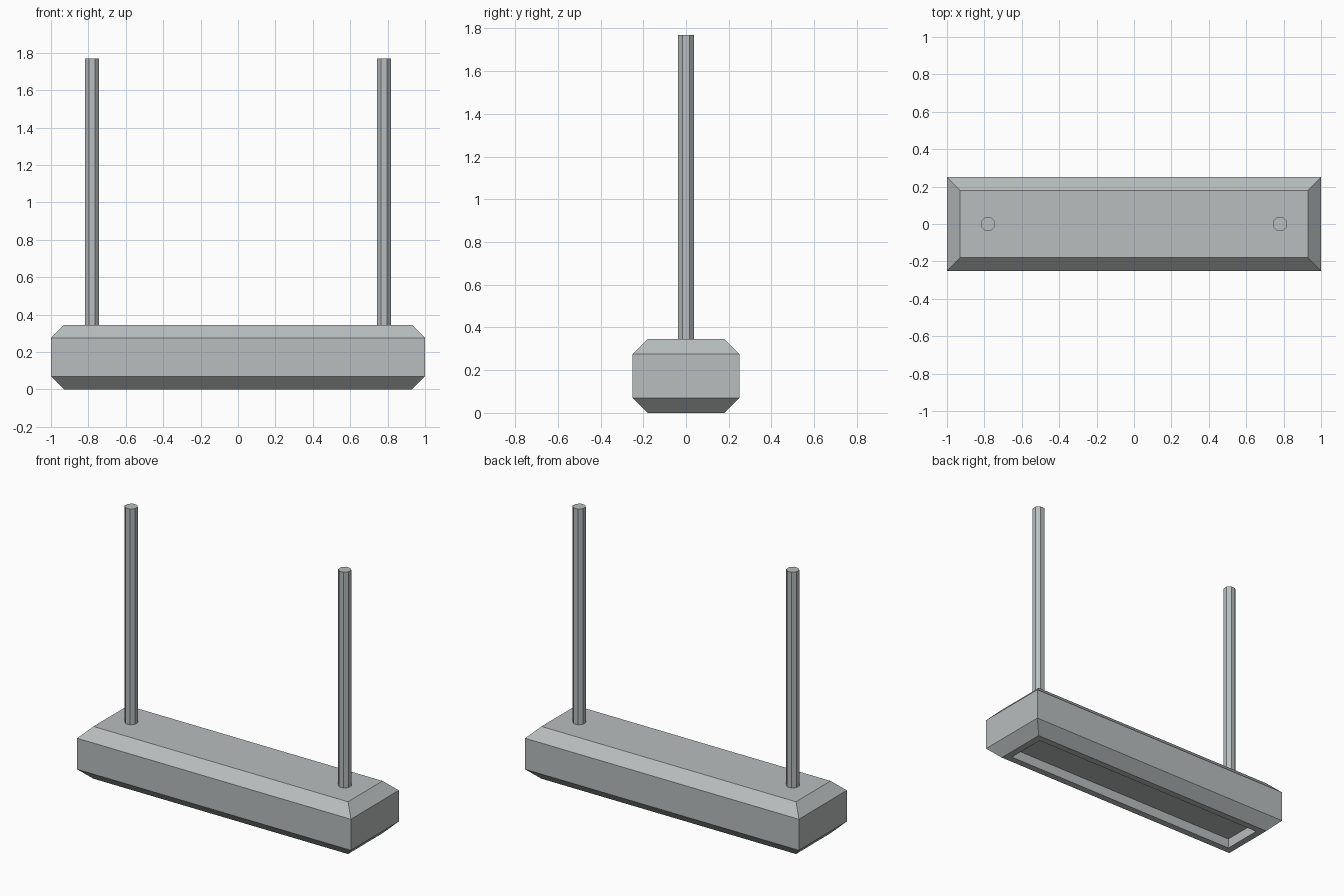
import bpy, bmesh, math
from mathutils import Matrix

if "Cube" in bpy.data.objects:
    bpy.data.objects.remove(bpy.data.objects["Cube"])

L, W, H, C = 2.0, 0.5, 0.345, 0.07   # base size and chamfer
RIM, DEPTH = 0.045, 0.065            # underside recess
ROD_X, ROD_R, ROD_TOP = 0.78, 0.04, 1.77

grey = bpy.data.materials.new("grey")
grey.diffuse_color = (0.48, 0.51, 0.51, 1)
grey.use_nodes = True
grey.node_tree.nodes["Principled BSDF"].inputs["Base Color"].default_value = grey.diffuse_color


def make_object(name, bm):
    bmesh.ops.recalc_face_normals(bm, faces=bm.faces)
    mesh = bpy.data.meshes.new(name)
    bm.to_mesh(mesh)
    bm.free()
    mesh.materials.append(grey)
    obj = bpy.data.objects.new(name, mesh)
    bpy.context.collection.objects.link(obj)
    return obj


def ring(bm, inset, z):
    x, y = L / 2 - inset, W / 2 - inset
    return [bm.verts.new((sx * x, sy * y, z))
            for sx, sy in ((-1, -1), (1, -1), (1, 1), (-1, 1))]


# Chamfered base with recessed underside, from recess floor out to the top
bm = bmesh.new()
profile = [(C + RIM, DEPTH), (C + RIM, 0), (C, 0), (0, C), (0, H - C), (C, H)]
rings = [ring(bm, i, z) for i, z in profile]
for a, b in zip(rings, rings[1:]):
    for k in range(4):
        n = (k + 1) % 4
        bm.faces.new((a[k], a[n], b[n], b[k]))
bm.faces.new(rings[0])
bm.faces.new(rings[-1])
make_object("base", bm)

# Eight-sided upright rods
for side, name in ((-1, "left_rod"), (1, "right_rod")):
    bm = bmesh.new()
    place = Matrix.Translation((side * ROD_X, 0, (H + ROD_TOP) / 2))
    bmesh.ops.create_cone(bm, cap_ends=True, segments=8, radius1=ROD_R,
                          radius2=ROD_R, depth=ROD_TOP - H,
                          matrix=place @ Matrix.Rotation(math.pi / 8, 4, 'Z'))
    # align flats with the axes whatever the primitive's start angle
    x_max = max(v.co.x for v in bm.verts) - side * ROD_X
    if x_max > ROD_R * 0.98:
        bmesh.ops.rotate(bm, verts=bm.verts, cent=(side * ROD_X, 0, 0),
                         matrix=Matrix.Rotation(math.pi / 8, 3, 'Z')) if side > 0 else \
            bmesh.ops.rotate(bm, verts=bm.verts, cent=(side * ROD_X, 0, 0),
                             matrix=Matrix.Rotation(-math.pi / 8, 3, 'Z'))
    make_object(name, bm)
